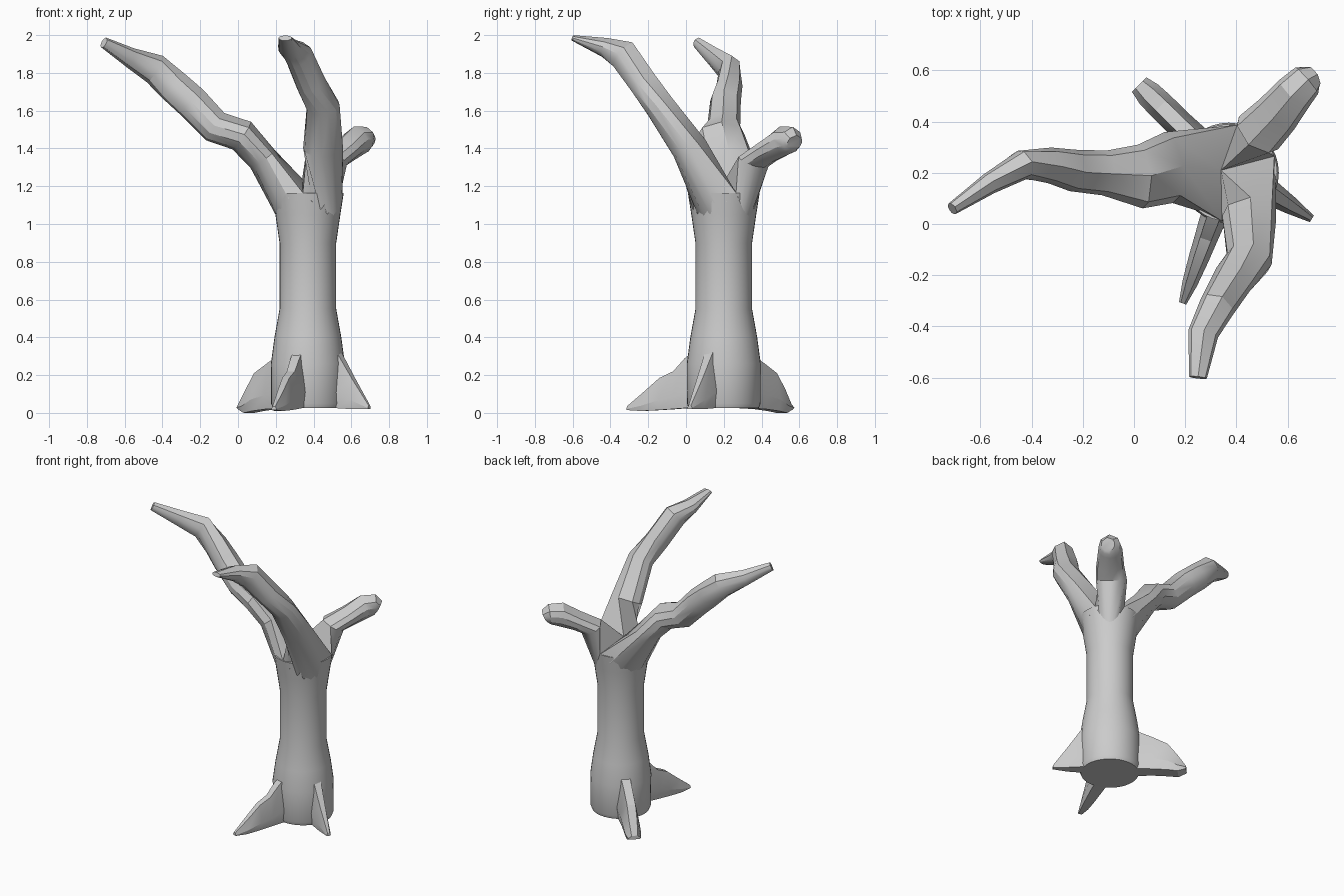
import bpy, bmesh
from math import cos, sin, pi, radians
from mathutils import Vector

if "Cube" in bpy.data.objects:
    bpy.data.objects.remove(bpy.data.objects["Cube"])

AXIS = Vector((0.37, 0.2, 0))
UP = Vector((0, 0, 1))


def loft(name, rings, angle):
    """Skin a list of equal-length closed rings and cap both ends."""
    bm = bmesh.new()
    vs = [[bm.verts.new(p) for p in ring] for ring in rings]
    n = len(vs[0])
    for a, b in zip(vs, vs[1:]):
        for i in range(n):
            j = (i + 1) % n
            bm.faces.new((a[i], a[j], b[j], b[i]))
    bm.faces.new(vs[0][::-1])
    bm.faces.new(vs[-1])
    bmesh.ops.recalc_face_normals(bm, faces=bm.faces)
    mesh = bpy.data.meshes.new(name)
    bm.to_mesh(mesh)
    bm.free()
    ob = bpy.data.objects.new(name, mesh)
    bpy.context.collection.objects.link(ob)
    bpy.ops.object.select_all(action='DESELECT')
    ob.select_set(True)
    bpy.context.view_layer.objects.active = ob
    bpy.ops.object.shade_smooth_by_angle(angle=radians(angle))
    return ob


def branch(name, a0, a1, stations, arc=9):
    """Grow a limb from a wedge of the trunk top; station = x, y, z, half height, half width."""
    # first ring: ridge point at the fork, then the wedge's arc of the trunk rim
    rings = [[Vector((0.34, 0.21, 1.24))]]
    for k in range(arc):
        f = k / (arc - 1)
        a = radians(a0 + (a1 - a0) * f)
        z = 1.165 - 0.12 * sin(pi * f)
        r = 0.172 + (z - 1.05) * 0.157
        rings[0].append(AXIS + Vector((r * cos(a), r * sin(a), z)))
    cs = [sum(rings[0], Vector()) / (arc + 1)] + [Vector(s[:3]) for s in stations]
    for i, s in enumerate(stations, 1):
        t = (cs[min(i + 1, len(cs) - 1)] - cs[i - 1]).normalized()
        u = (UP - t * t.dot(UP)).normalized()
        side = t.cross(u)
        ring = [cs[i] + u * s[3]]
        for k in range(arc):
            th = radians(54 + 252 * k / (arc - 1))
            ring.append(cs[i] + u * s[3] * cos(th) + side * s[4] * sin(th))
        rings.append(ring)
    loft(name, rings, 30)


def root(name, start, tip, profile):
    """Fin-shaped root; profile = fraction of the way out, bottom z, top z, half width."""
    a, b = Vector((*start, 0)), Vector((*tip, 0))
    side = (b - a).normalized().cross(UP)
    rings = []
    for f, z0, z1, w in profile:
        c = a.lerp(b, f)
        zm = z0 + (z1 - z0) * 0.3
        rings.append([c + side * w * k + UP * z for k, z in
                      ((-0.8, z0), (0.8, z0), (1, zm), (0.5, z1), (-0.5, z1), (-1, zm))])
    loft(name, rings, 20)


# Trunk
trunk_profile = [(0.025, 0.185), (0.05, 0.195), (0.26, 0.196), (0.4, 0.177), (0.55, 0.15),
                 (0.9, 0.15), (1.05, 0.172), (1.165, 0.19)]
loft("trunk", [[AXIS + Vector((r * cos(2 * pi * k / 36), r * sin(2 * pi * k / 36), z))
                for k in range(36)] for z, r in trunk_profile], 40)

# Branches
branch("left_branch", 80, 262, [
    (0.13, 0.22, 1.345, 0.08, 0.14), (0.02, 0.185, 1.468, 0.088, 0.125),
    (-0.12, 0.2, 1.515, 0.087, 0.088), (-0.245, 0.21, 1.645, 0.09, 0.082),
    (-0.335, 0.23, 1.725, 0.088, 0.07), (-0.44, 0.23, 1.82, 0.083, 0.058),
    (-0.57, 0.155, 1.88, 0.055, 0.042), (-0.71, 0.06, 1.96, 0.03, 0.025)])
branch("front_branch", 262, 380, [
    (0.45, 0.02, 1.4, 0.095, 0.106), (0.45, -0.14, 1.625, 0.08, 0.09),
    (0.385, -0.22, 1.745, 0.08, 0.08), (0.32, -0.33, 1.895, 0.085, 0.07),
    (0.27, -0.43, 1.935, 0.052, 0.06), (0.25, -0.6, 1.985, 0.015, 0.035)])
branch("back_branch", 20, 80, [
    (0.49, 0.36, 1.335, 0.075, 0.1), (0.56, 0.43, 1.385, 0.065, 0.09),
    (0.63, 0.515, 1.44, 0.08, 0.078), (0.675, 0.56, 1.445, 0.07, 0.068),
    (0.7, 0.575, 1.43, 0.045, 0.045)])

# Roots
root("front_root", (0.33, 0.08), (0.19, -0.31), [
    (0, 0.025, 0.35, 0.05), (0.2, 0.025, 0.29, 0.05), (0.36, 0.02, 0.22, 0.045),
    (0.55, 0.015, 0.185, 0.04), (0.8, 0.01, 0.1, 0.03), (1, 0.015, 0.035, 0.015)])
root("back_left_root", (0.26, 0.31), (0.02, 0.545), [
    (0, 0.025, 0.32, 0.06), (0.35, 0.02, 0.265, 0.055), (0.65, 0.01, 0.21, 0.055),
    (0.84, 0.0, 0.125, 0.052), (1, 0.02, 0.045, 0.04)])
root("right_root", (0.49, 0.15), (0.695, 0.02), [
    (0, 0.025, 0.39, 0.05), (0.25, 0.025, 0.31, 0.048), (0.6, 0.02, 0.18, 0.035),
    (1, 0.02, 0.04, 0.015)])
